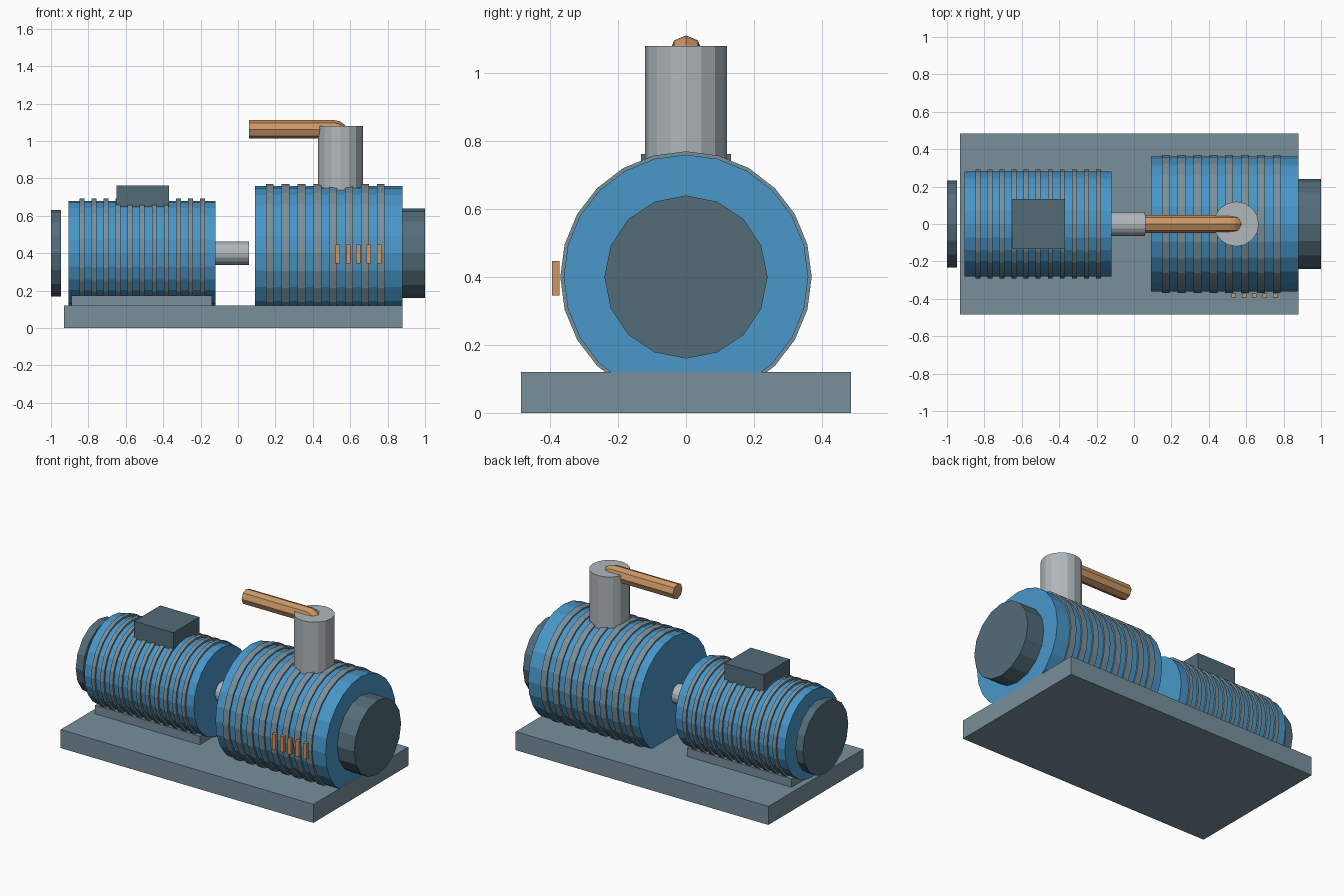
import bpy, bmesh
from math import sin, cos, pi
from mathutils import Matrix, Vector

cube = bpy.data.objects.get("Cube")
if cube:
    bpy.data.objects.remove(cube, do_unlink=True)


def material(name, r, g, b):
    """Material from display RGB values, converted to linear."""
    rgb = [((c / 255 + 0.055) / 1.055) ** 2.4 for c in (r, g, b)]
    m = bpy.data.materials.new(name)
    m.use_nodes = True
    m.diffuse_color = (*rgb, 1)
    m.node_tree.nodes["Principled BSDF"].inputs["Base Color"].default_value = (*rgb, 1)
    return m


STEEL = material("blue grey steel", 120, 144, 156)
DARK = material("dark slate", 83, 108, 121)
BLUE = material("machine blue", 72, 151, 202)
SILVER = material("light silver", 176, 183, 187)
COPPER = material("copper", 202, 151, 102)


def finish(bm, name, mat):
    mesh = bpy.data.meshes.new(name)
    bm.to_mesh(mesh)
    bm.free()
    mesh.materials.append(mat)
    obj = bpy.data.objects.new(name, mesh)
    bpy.context.collection.objects.link(obj)
    return obj


def box(name, mat, x, y, z):
    """Box from (low, high) ranges on each axis."""
    bm = bmesh.new()
    size = [b - a for a, b in (x, y, z)]
    mid = Vector([(a + b) / 2 for a, b in (x, y, z)])
    bmesh.ops.create_cube(bm, size=1, matrix=Matrix.Translation(mid) @ Matrix.Diagonal((*size, 1)))
    return finish(bm, name, mat)


def cylinder(name, mat, start, end, radius, sides):
    bm = bmesh.new()
    a, b = Vector(start), Vector(end)
    turn = Matrix.Rotation(pi / 2, 4, "Y") if abs(b.x - a.x) > 0 else Matrix.Identity(4)
    bmesh.ops.create_cone(bm, cap_ends=True, segments=sides, radius1=radius, radius2=radius,
                          depth=(b - a).length, matrix=Matrix.Translation((a + b) / 2) @ turn)
    return finish(bm, name, mat)


AXIS = 0.40  # height of the drive line


def drum(name, mat, x0, x1, radius, sides=24):
    return cylinder(name, mat, (x0, 0, AXIS), (x1, 0, AXIS), radius, sides)


def fins(name, first, last, count, width, radius):
    for i in range(count):
        x = first + (last - first) * i / (count - 1)
        drum(f"{name}_{i + 1}", STEEL, x - width / 2, x + width / 2, radius)


# Base plate and motor foot
box("base_plate", STEEL, (-0.93, 0.88), (-0.485, 0.485), (0, 0.12))
box("motor_foot", STEEL, (-0.89, -0.14), (-0.19, 0.19), (0.115, 0.175))

# Motor with cooling fins, rear cover and terminal box
drum("motor_body", BLUE, -0.905, -0.12, 0.28)
fins("motor_fin", -0.835, -0.19, 11, 0.026, 0.292)
drum("motor_rear_cover", DARK, -1.0, -0.947, 0.232, 16)
box("terminal_box", DARK, (-0.65, -0.37), (-0.133, 0.133), (0.65, 0.762))

# Coupling shaft
drum("coupling_shaft", SILVER, -0.125, 0.06, 0.063, 16)

# Compressor drum with fins and end cover
drum("compressor_body", BLUE, 0.09, 0.879, 0.36)
fins("compressor_fin", 0.17, 0.763, 8, 0.042, 0.37)
drum("compressor_end_cover", DARK, 0.875, 1.0, 0.24, 16)

# Vertical outlet
cylinder("outlet_stack", SILVER, (0.547, 0, 0.66), (0.547, 0, 1.08), 0.12, 16)

# Bent copper pipe leaving the outlet
curve = bpy.data.curves.new("copper_pipe", "CURVE")
curve.dimensions = "3D"
curve.bevel_depth = 0.049
curve.bevel_resolution = 2
curve.use_fill_caps = True
bend = [(0.513 + 0.032 * sin(a), 1.03 + 0.032 * cos(a)) for a in (i * pi / 8 for i in range(5))]
path = [(0.06, 1.062)] + bend + [(0.545, 0.95)]
spline = curve.splines.new("POLY")
spline.points.add(len(path) - 1)
for point, (x, z) in zip(spline.points, path):
    point.co = (x, 0, z, 1)
spline.use_smooth = False
curve.materials.append(COPPER)
pipe = bpy.data.objects.new("copper_pipe", curve)
bpy.context.collection.objects.link(pipe)
for o in bpy.context.selected_objects:
    o.select_set(False)
pipe.select_set(True)
bpy.context.view_layer.objects.active = pipe
bpy.ops.object.convert(target="MESH")

# Row of copper indicator bars on the front
for i in range(5):
    x = 0.533 + 0.0555 * i
    box(f"indicator_bar_{i + 1}", COPPER, (x - 0.012, x + 0.012), (-0.394, -0.372), (0.345, 0.447))
